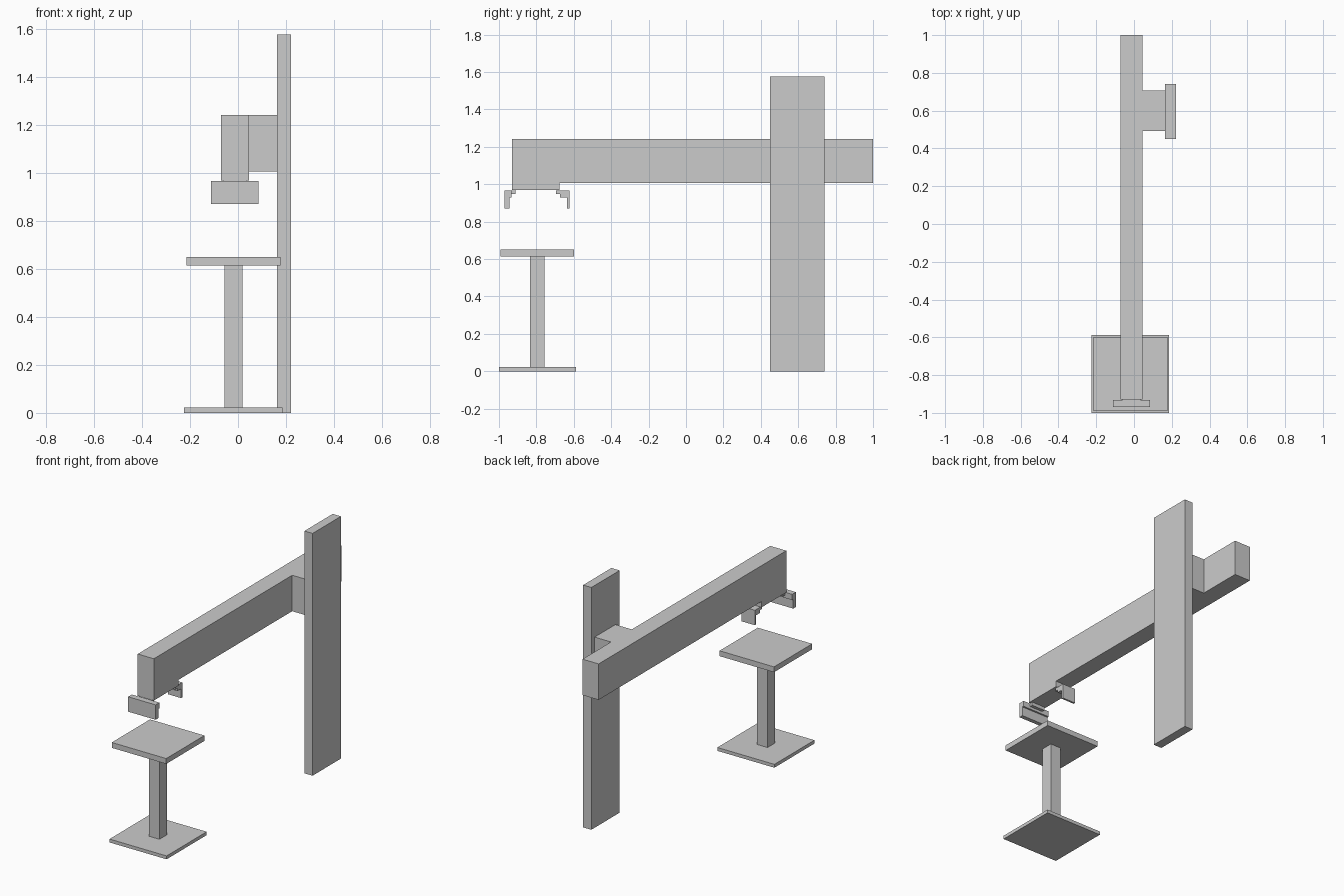
import bpy, bmesh

if "Cube" in bpy.data.objects:
    bpy.data.objects.remove(bpy.data.objects["Cube"])


def extrude_profile(name, profile, x0, x1):
    """Extrude a (y, z) outline along x."""
    bm = bmesh.new()
    face = bm.faces.new([bm.verts.new((x0, y, z)) for y, z in profile])
    res = bmesh.ops.extrude_face_region(bm, geom=[face])
    verts = [g for g in res["geom"] if isinstance(g, bmesh.types.BMVert)]
    bmesh.ops.translate(bm, verts=verts, vec=(x1 - x0, 0, 0))
    bmesh.ops.recalc_face_normals(bm, faces=bm.faces)
    mesh = bpy.data.meshes.new(name)
    bm.to_mesh(mesh)
    bm.free()
    obj = bpy.data.objects.new(name, mesh)
    bpy.context.collection.objects.link(obj)
    return obj


def box(name, x, y, z):
    return extrude_profile(
        name, [(y[0], z[0]), (y[1], z[0]), (y[1], z[1]), (y[0], z[1])], *x)


# Upright column and the bracket that joins it to the arm
box("column", (0.163, 0.222), (0.45, 0.741), (0, 1.577))
box("arm_bracket", (0.045, 0.163), (0.493, 0.707), (1.007, 1.241))

# Long horizontal arm with a flush deeper section at the front end
extrude_profile("arm", [(-0.93, 0.969), (-0.677, 0.969), (-0.677, 1.007),
                        (1.0, 1.007), (1.0, 1.241), (-0.93, 1.241)],
                -0.071, 0.045)

# Front gripper jaw: wide hooked plate with a small tab under the arm
extrude_profile("front_jaw", [(-0.97, 0.87), (-0.943, 0.87), (-0.943, 0.93),
                              (-0.932, 0.93), (-0.932, 0.967), (-0.97, 0.967)],
                -0.112, 0.086)
box("front_jaw_tab", (-0.06, 0.035), (-0.932, -0.912), (0.947, 0.969))

# Rear gripper jaw: narrow hooked plate
extrude_profile("rear_jaw", [(-0.623, 0.87), (-0.623, 0.967), (-0.695, 0.967),
                             (-0.695, 0.948), (-0.674, 0.948), (-0.674, 0.93),
                             (-0.636, 0.93), (-0.636, 0.87)],
                -0.06, 0.035)

# Pedestal table below the gripper
box("table_base", (-0.225, 0.186), (-1.0, -0.588), (0, 0.022))
box("table_post", (-0.057, 0.018), (-0.834, -0.757), (0.022, 0.615))
box("table_top", (-0.215, 0.177), (-0.991, -0.598), (0.615, 0.65))
